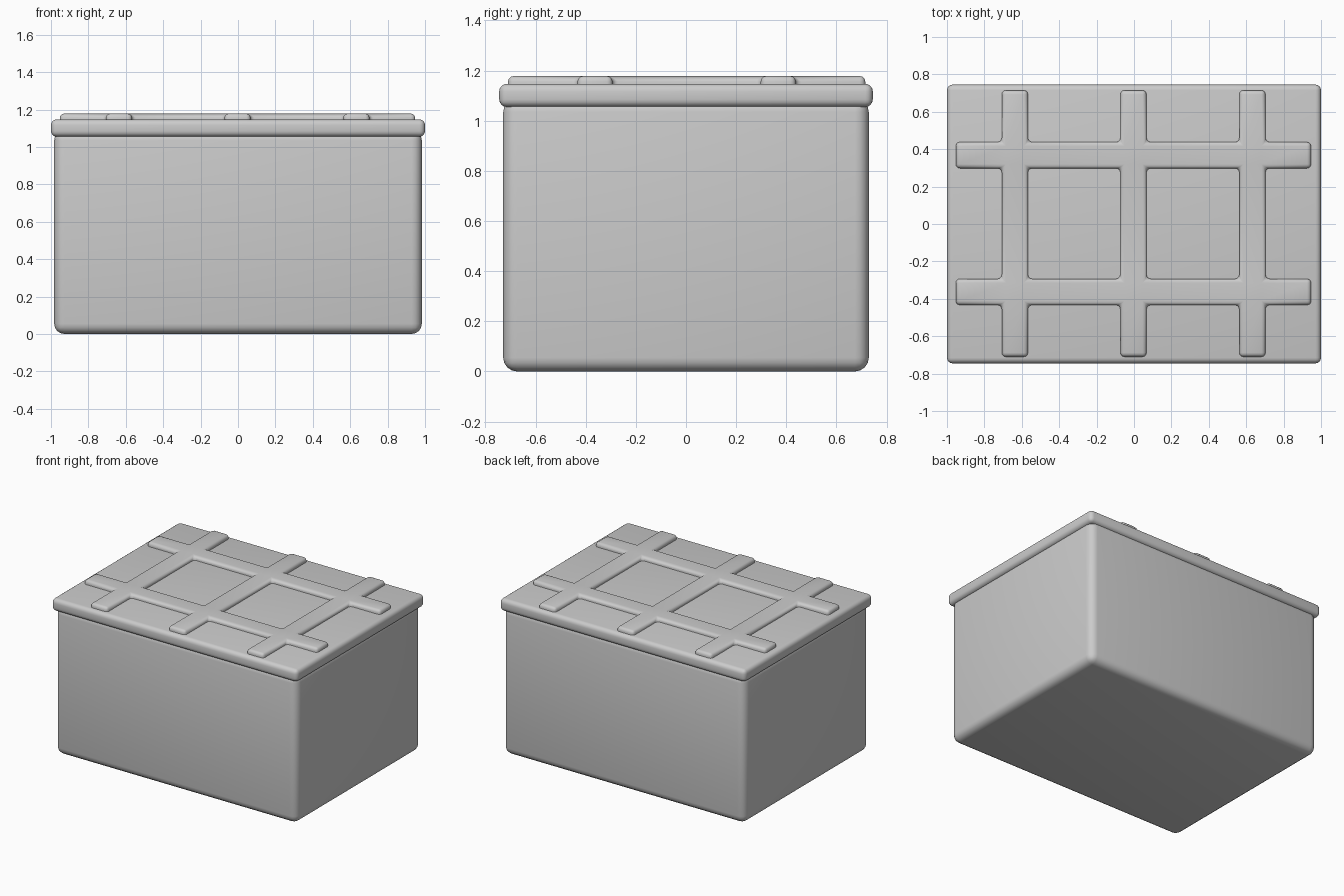
import bpy, bmesh, math

if "Cube" in bpy.data.objects:
    bpy.data.objects.remove(bpy.data.objects["Cube"])

grey = bpy.data.materials.new("plain_grey")
grey.diffuse_color = (0.6, 0.6, 0.6, 1)
grey.use_nodes = True
grey.node_tree.nodes["Principled BSDF"].inputs["Base Color"].default_value = grey.diffuse_color


def finish(bm, name):
    bmesh.ops.recalc_face_normals(bm, faces=bm.faces)
    mesh = bpy.data.meshes.new(name)
    bm.to_mesh(mesh)
    bm.free()
    mesh.materials.append(grey)
    obj = bpy.data.objects.new(name, mesh)
    bpy.context.collection.objects.link(obj)
    bpy.ops.object.select_all(action='DESELECT')
    obj.select_set(True)
    bpy.context.view_layer.objects.active = obj
    bpy.ops.object.shade_smooth_by_angle(angle=math.radians(40))
    return obj


def rounded_box(name, hx, hy, z0, z1, radius, segments):
    bm = bmesh.new()
    bmesh.ops.create_cube(bm, size=1)
    for v in bm.verts:
        v.co = (v.co.x * 2 * hx, v.co.y * 2 * hy, z0 + (v.co.z + 0.5) * (z1 - z0))
    bmesh.ops.bevel(bm, geom=bm.edges[:], offset=radius, segments=segments,
                    profile=0.5, affect='EDGES')
    return finish(bm, name)


# Box body and overhanging lid
rounded_box("box_body", 0.983, 0.729, 0.0, 1.09, 0.055, 4)
rounded_box("lid", 1.0, 0.745, 1.055, 1.147, 0.03, 4)

# Raised lattice on the lid: keep the grid cells that lie on a rib, then extrude
half = 0.07
rib_x, rib_y = (-0.637, -0.003, 0.633), (-0.363, 0.368)
xs = [-0.953] + [c + s for c in rib_x for s in (-half, half)] + [0.947]
ys = [-0.71] + [c + s for c in rib_y for s in (-half, half)] + [0.715]
bm = bmesh.new()
grid = [[bm.verts.new((x, y, 1.13)) for y in ys] for x in xs]
for i in range(len(xs) - 1):
    for j in range(len(ys) - 1):
        if i % 2 or j % 2:
            bm.faces.new((grid[i][j], grid[i + 1][j],
                          grid[i + 1][j + 1], grid[i][j + 1]))
bmesh.ops.delete(bm, geom=[v for v in bm.verts if not v.link_faces], context='VERTS')
top = bmesh.ops.extrude_face_region(bm, geom=bm.faces[:])["geom"]
for v in top:
    if isinstance(v, bmesh.types.BMVert):
        v.co.z = 1.178
bmesh.ops.recalc_face_normals(bm, faces=bm.faces)
# Round the rim and the upright corners
sharp = [e for e in bm.edges if len(e.link_faces) == 2
         and e.calc_face_angle() > 0.5 and max(v.co.z for v in e.verts) > 1.15]
bmesh.ops.bevel(bm, geom=sharp, offset=0.022, segments=3, profile=0.5, affect='EDGES')
finish(bm, "lid_ribs")
